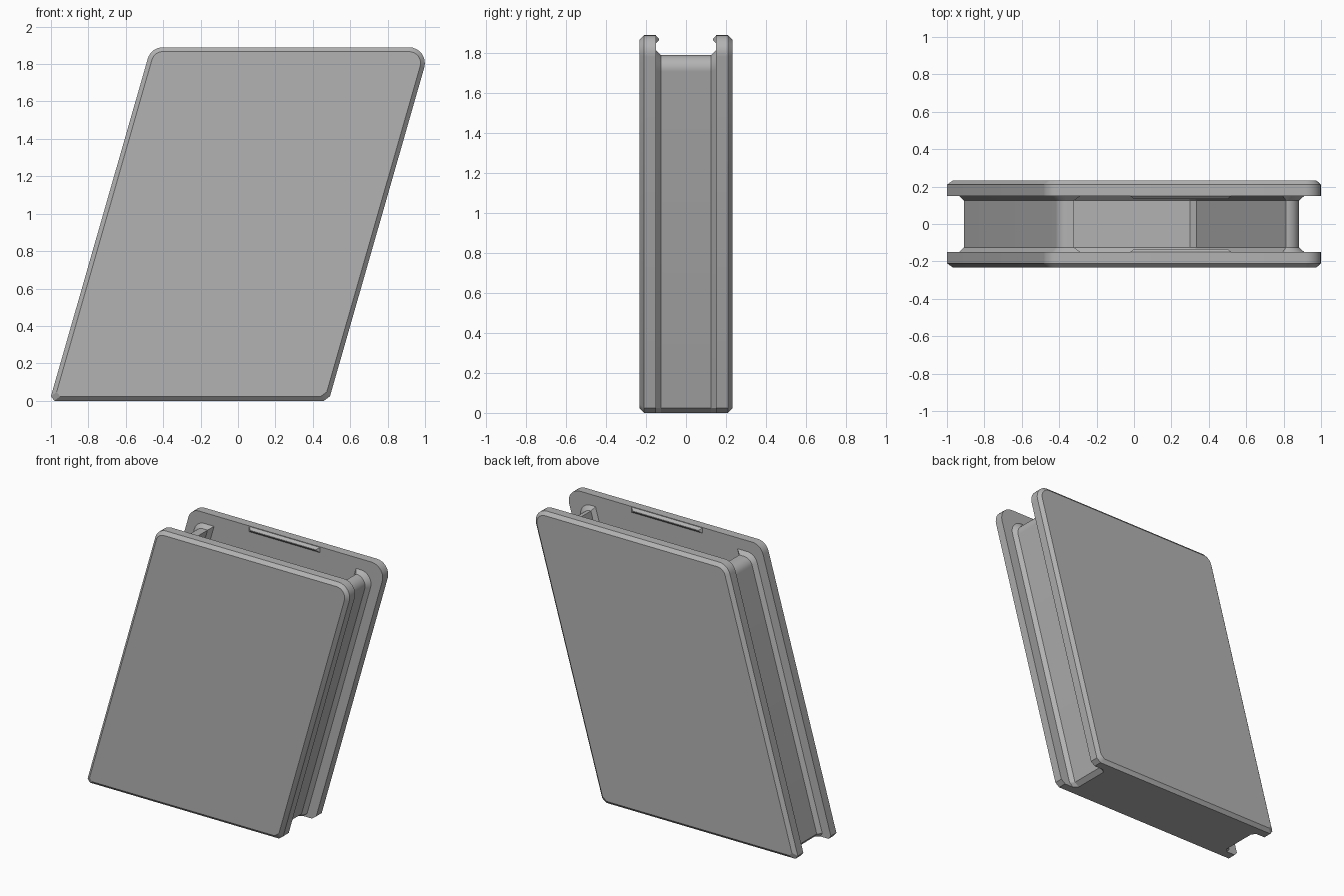
import bpy, bmesh, math
from mathutils import Vector

if "Cube" in bpy.data.objects:
    bpy.data.objects.remove(bpy.data.objects["Cube"], do_unlink=True)

GREY = (0.45, 0.45, 0.45, 1)
mat = bpy.data.materials.new("plain grey")
mat.use_nodes = True
mat.diffuse_color = GREY
mat.node_tree.nodes["Principled BSDF"].inputs["Base Color"].default_value = GREY

LEAN = math.tan(math.radians(16))


def at(offset, z):
    """Point on a leaning edge that meets the ground at x = offset."""
    return Vector((offset + LEAN * z, z))


def shape(corners):
    """Outline from (point, kind, size): kind is sharp, cut or round."""
    pts = []
    for i, (p, kind, size) in enumerate(corners):
        a = (corners[i - 1][0] - p).normalized()
        b = (corners[(i + 1) % len(corners)][0] - p).normalized()
        if kind == "sharp":
            pts.append(p)
        elif kind == "cut":
            pts += [p + a * size, p + b * size]
        else:
            half = a.angle(b) / 2
            centre = p + (a + b).normalized() * size / math.sin(half)
            start = p + a * size / math.tan(half) - centre
            end = p + b * size / math.tan(half) - centre
            for k in range(9):
                t = k / 8
                arm = start.slerp(end, t) if 0 < t < 1 else (start if t == 0 else end)
                pts.append(centre + arm.normalized() * size)
    return pts


def loft(name, layers):
    """Solid through matching outlines, each given as (y, points)."""
    bm = bmesh.new()
    rings = [[bm.verts.new((p[0], y, p[1])) for p in pts] for y, pts in layers]
    n = len(rings[0])
    for r, s in zip(rings, rings[1:]):
        for i in range(n):
            j = (i + 1) % n
            bm.faces.new((r[i], r[j], s[j], s[i]))
    bm.faces.new(rings[0])
    bm.faces.new(rings[-1])
    bmesh.ops.recalc_face_normals(bm, faces=bm.faces)
    mesh = bpy.data.meshes.new(name)
    bm.to_mesh(mesh)
    bm.free()
    mesh.materials.append(mat)
    obj = bpy.data.objects.new(name, mesh)
    bpy.context.collection.objects.link(obj)
    bpy.ops.object.select_all(action="DESELECT")
    obj.select_set(True)
    bpy.context.view_layer.objects.active = obj
    bpy.ops.object.shade_smooth_by_angle(angle=math.radians(25))
    return obj


def plate_outline(d):
    """Leaning panel outline, drawn in by d on every side."""
    left, right, top = -1.007 + d * 1.04, 0.485 - d * 1.04, 1.89 - d
    return shape([
        (at(left, d), "cut", 0.025), (at(right, d), "cut", 0.025),
        (at(right, top), "round", 0.085 - d), (at(left, top), "round", 0.085 - d)])


def wall_outline(e):
    """U-shaped wall around the pocket, thickened by e except underneath."""
    lo, li, ri, ro = -0.917 - e, -0.833 + e, 0.30 - e, 0.39 + e
    top, floor = 1.79 + e, 0.09 + e
    return shape([
        (at(lo, 0), "cut", 0.025), (at(ro, 0), "cut", 0.025),
        (at(ro, top), "round", 0.065 + e / 2), (at(ri, top), "sharp", 0),
        (at(ri, floor), "cut", 0.026), (at(li, floor), "cut", 0.026),
        (at(li, top), "sharp", 0), (at(lo, top), "round", 0.065 + e / 2)])


def box(x0, x1, z0, z1):
    return [(x0, z0), (x1, z0), (x1, z1), (x0, z1)]


# Front and back panels, each with a snap ridge inside the open top
for side, s in (("front", -1), ("back", 1)):
    loft(side + "_panel", [(s * 0.15, plate_outline(0)), (s * 0.21, plate_outline(0)),
                           (s * 0.232, plate_outline(0.023))])
    loft(side + "_snap_ridge", [(s * 0.15, box(-0.02, 0.52, 1.85, 1.886)),
                                (s * 0.134, box(0, 0.5, 1.866, 1.87))])

# Side walls and floor, flared where they meet the panels
loft("pocket_wall", [(-0.15, wall_outline(0.025)), (-0.125, wall_outline(0)),
                     (0.125, wall_outline(0)), (0.15, wall_outline(0.025))])
